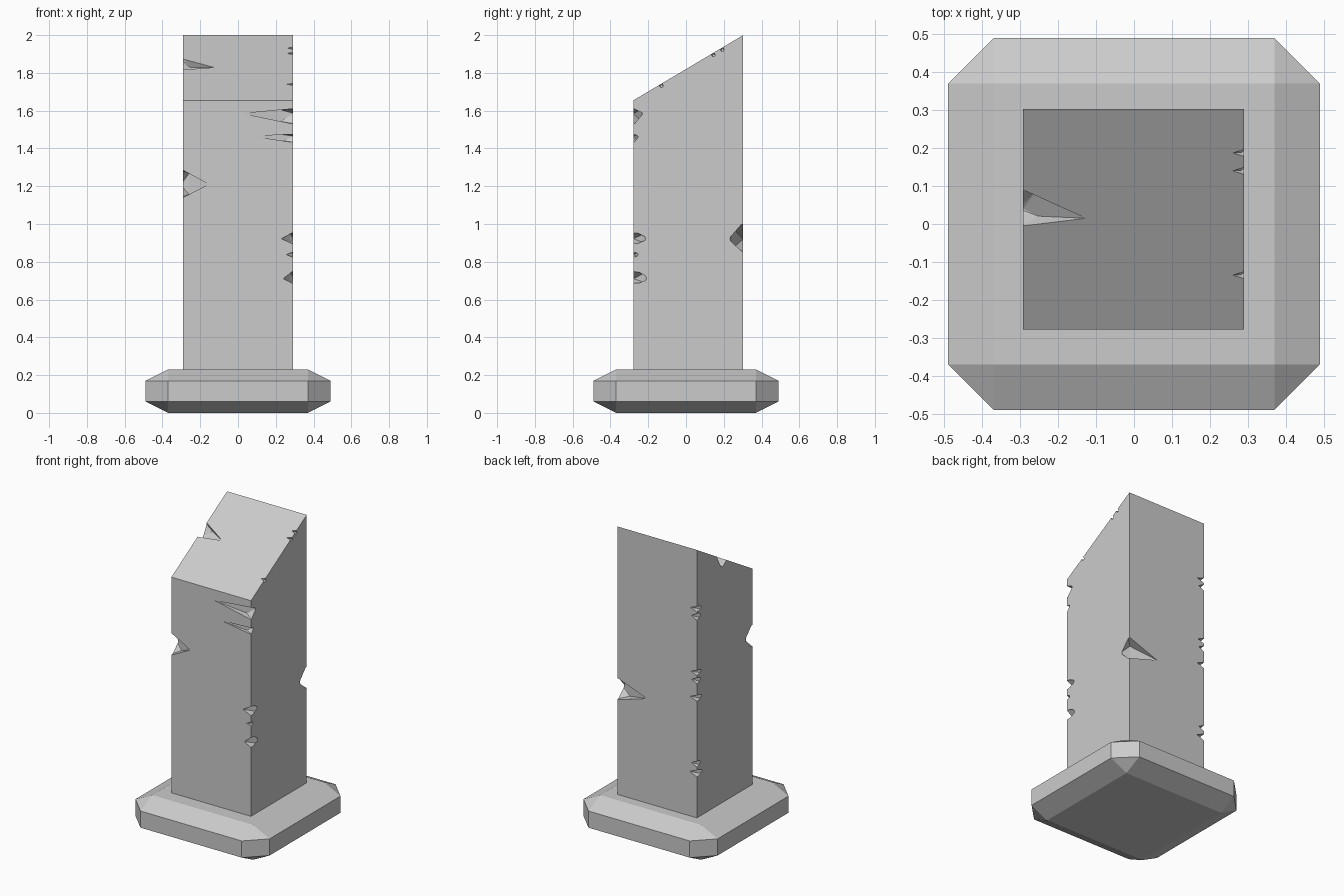
import bpy, bmesh
from mathutils import Vector

if "Cube" in bpy.data.objects:
    bpy.data.objects.remove(bpy.data.objects["Cube"])

X0, X1, Y0, Y1 = -0.292, 0.29, -0.278, 0.303
Z_FRONT, Z_BACK = 1.655, 2.0
SLOPE = (Z_BACK - Z_FRONT) / (Y1 - Y0)


def finish(bm, name):
    bmesh.ops.recalc_face_normals(bm, faces=bm.faces[:])
    me = bpy.data.meshes.new(name)
    bm.to_mesh(me)
    bm.free()
    ob = bpy.data.objects.new(name, me)
    bpy.context.collection.objects.link(ob)
    return ob


def box(x0, x1, y0, y1, z0, z1):
    bm = bmesh.new()
    bmesh.ops.create_cube(bm, size=1)
    for v in bm.verts:
        v.co = (x1 if v.co.x > 0 else x0, y1 if v.co.y > 0 else y0, z1 if v.co.z > 0 else z0)
    return bm


# base slab: bevelled cube, flattened so the chamfer is wide and low
bm = box(-0.49, 0.49, -0.49, 0.49, 0, 0.46)
bmesh.ops.bevel(bm, geom=bm.edges[:], offset=0.12, segments=1, affect='EDGES')
bmesh.ops.scale(bm, vec=(1, 1, 0.5), verts=bm.verts[:])
finish(bm, "base")

# shaft with a sloping top
bm = box(X0, X1, Y0, Y1, 0.2, Z_BACK)
for v in bm.verts:
    if v.co.z > 1 and v.co.y < 0:
        v.co.z = Z_FRONT
shaft = finish(bm, "pillar_shaft")

# chips: faceted wedges cut across the edges
chips = bmesh.new()


def chip(a, b, u, v, ru, rv, t):
    """Edge points a, b; u and v run inward along the two faces; t places the tips."""
    a, b, u, v = map(Vector, (a, b, u, v))
    m = a.lerp(b, t)
    c, d = m + u * ru, m + v * rv
    inner = u * ru * 0.24 + v * rv * 0.82
    e, f = a.lerp(m, 0.24) + inner, b.lerp(m, 0.24) + inner
    out = 0.012
    pts = [a - (u + v) * out, b - (u + v) * out, a - u * out, b - u * out,
           a - v * out, b - v * out, c, c - v * out, d, d - u * out, e, f]
    verts = [chips.verts.new(p) for p in pts]
    bmesh.ops.convex_hull(chips, input=verts)
    loose = [w for w in chips.verts if not w.link_faces]
    bmesh.ops.delete(chips, geom=loose, context='VERTS')


def corner_chip(sx, sy, top, bottom, tip, rx, ry):
    x, y = (X1 if sx > 0 else X0), (Y1 if sy > 0 else Y0)
    chip((x, y, top), (x, y, bottom), (-sx, 0, 0), (0, -sy, 0), rx, ry,
         (top - tip) / (top - bottom))


def top_chip(sx, ya, yb, tip, rx, rv):
    x = X1 if sx > 0 else X0
    a, b = ((x, y, Z_FRONT + SLOPE * (y - Y0)) for y in (ya, yb))
    chip(a, b, (-sx, 0, 0), Vector((0, SLOPE, -1)).normalized(), rx, rv,
         (tip - ya) / (yb - ya))


# front right edge
for args in ((1.61, 1.53, 1.585, 0.265, 0.047), (1.475, 1.432, 1.465, 0.21, 0.025),
             (0.955, 0.895, 0.922, 0.06, 0.065), (0.85, 0.825, 0.838, 0.035, 0.025),
             (0.75, 0.685, 0.71, 0.05, 0.07)):
    corner_chip(1, -1, *args)
# front left and back right edges
corner_chip(-1, -1, 1.285, 1.14, 1.21, 0.137, 0.07)
corner_chip(1, 1, 1.0, 0.855, 0.92, 0.215, 0.07)
# back left edge
for top, bottom, r in ((1.625, 1.59, 0.05), (1.58, 1.535, 0.04), (1.205, 1.17, 0.045),
                       (1.155, 1.115, 0.04), (1.04, 1.0, 0.05), (0.605, 0.565, 0.04),
                       (0.545, 0.5, 0.055)):
    corner_chip(-1, 1, top, bottom, (top + bottom) / 2, r, r)
# sloping top edges
top_chip(-1, 0.09, -0.005, 0.015, 0.165, 0.05)
for y in (0.187, 0.14, -0.135):
    top_chip(1, y + 0.009, y - 0.009, y, 0.03, 0.02)

cutter = finish(chips, "chip_cutter")
cutter.hide_render = True
mod = shaft.modifiers.new("chips", 'BOOLEAN')
mod.operation = 'DIFFERENCE'
mod.solver = 'EXACT'
mod.object = cutter
bpy.context.view_layer.objects.active = shaft
bpy.ops.object.modifier_apply(modifier=mod.name)
bpy.data.objects.remove(cutter)
